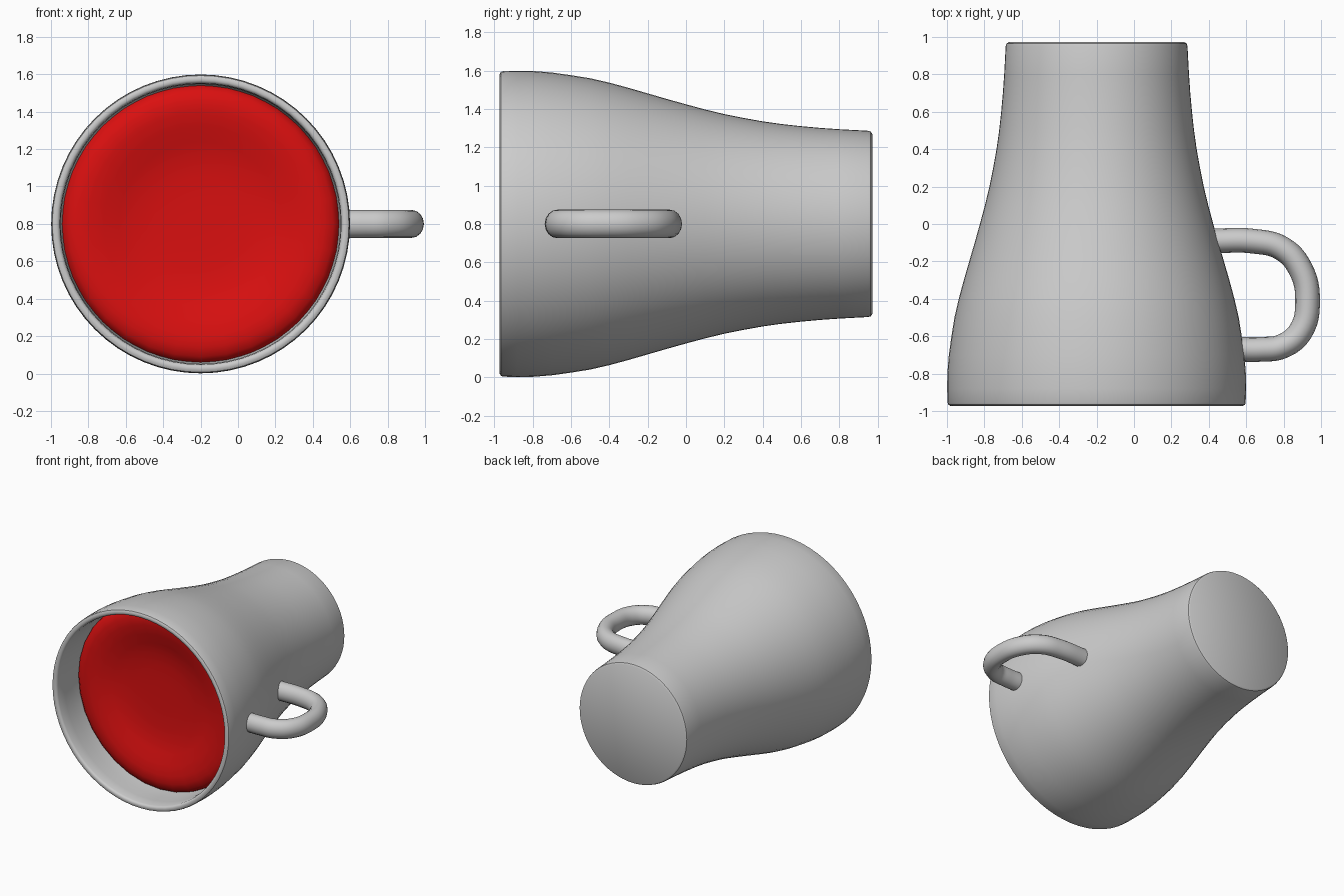
import bpy, bmesh, math

if "Cube" in bpy.data.objects:
    bpy.data.objects.remove(bpy.data.objects["Cube"])

CX, CZ = -0.2, 0.8  # mug axis runs along y through this point


def lathe(name, profile, segs, angle=40):
    """Revolve (radius, y) points around the mug axis."""
    bm = bmesh.new()
    rings = []
    for r, y in profile:
        if r == 0:
            rings.append([bm.verts.new((CX, y, CZ))] * segs)
        else:
            rings.append([bm.verts.new((CX + r * math.cos(2 * math.pi * i / segs), y,
                                        CZ + r * math.sin(2 * math.pi * i / segs)))
                          for i in range(segs)])
    for a, b in zip(rings, rings[1:]):
        for i in range(segs):
            j = (i + 1) % segs
            bm.faces.new(dict.fromkeys((a[i], a[j], b[j], b[i])))
    bmesh.ops.recalc_face_normals(bm, faces=bm.faces[:])
    me = bpy.data.meshes.new(name)
    bm.to_mesh(me)
    bm.free()
    ob = bpy.data.objects.new(name, me)
    bpy.context.collection.objects.link(ob)
    shade(ob, angle)
    return ob


def shade(ob, angle):
    bpy.ops.object.select_all(action='DESELECT')
    ob.select_set(True)
    bpy.context.view_layer.objects.active = ob
    bpy.ops.object.shade_smooth_by_angle(angle=math.radians(angle))


# Mug body: outer wall, rounded rim, inner wall and floor
wall = [(0.798, -0.80), (0.790, -0.70), (0.776, -0.60), (0.760, -0.50), (0.737, -0.40),
        (0.710, -0.30), (0.681, -0.20), (0.652, -0.10), (0.624, 0.0), (0.597, 0.10),
        (0.573, 0.20), (0.553, 0.30), (0.535, 0.40), (0.521, 0.50), (0.510, 0.60),
        (0.501, 0.70), (0.494, 0.80)]
base = [(0.486, 0.95), (0.482, 0.964), (0.470, 0.972), (0, 0.972)]
rim = [(0.752, -0.955), (0.757, -0.966), (0.767, -0.972), (0.782, -0.972),
       (0.793, -0.966), (0.797, -0.955), (0.799, -0.88)]
inner = [(0, 0.90)] + [(r - 0.05, y) for r, y in reversed(wall)] + [(0.748, -0.88)]
inner.insert(1, (0.43, 0.90))
lathe("mug_body", inner + rim + wall + base, 64)

# Drink surface: rounded edge with a shallow central dip
drink = lathe("drink", [(0.744, -0.69), (0.735, -0.715), (0.71, -0.738), (0.66, -0.754),
                        (0.60, -0.752), (0.52, -0.735), (0.44, -0.710), (0.36, -0.690),
                        (0.25, -0.680), (0.12, -0.677), (0, -0.677)], 32, 60)
for p in drink.data.polygons:
    if p.normal.y > 0:
        drink.data.flip_normals()
        break
red = bpy.data.materials.new("red_drink")
red.diffuse_color = (0.70, 0.005, 0.005, 1)
red.use_nodes = True
red.node_tree.nodes["Principled BSDF"].inputs["Base Color"].default_value = red.diffuse_color
drink.data.materials.append(red)

# Handle: bent tube ending inside the mug wall
path = [(0.42, -0.09), (0.64, -0.092), (0.79, -0.13), (0.89, -0.24), (0.928, -0.41),
        (0.89, -0.575), (0.79, -0.655), (0.68, -0.67), (0.555, -0.67)]
cu = bpy.data.curves.new("handle", 'CURVE')
cu.dimensions = '3D'
cu.bevel_depth = 0.066
cu.bevel_resolution = 6
cu.resolution_u = 6
cu.use_fill_caps = True
sp = cu.splines.new('BEZIER')
sp.bezier_points.add(len(path) - 1)
for bp, (x, y) in zip(sp.bezier_points, path):
    bp.co = (x, y, 0)
    bp.handle_left_type = bp.handle_right_type = 'AUTO'
handle = bpy.data.objects.new("handle", cu)
bpy.context.collection.objects.link(handle)
handle.location.z = CZ
handle.scale.z = 1.13
bpy.ops.object.select_all(action='DESELECT')
handle.select_set(True)
bpy.context.view_layer.objects.active = handle
bpy.ops.object.convert(target='MESH')
shade(bpy.context.view_layer.objects.active, 50)
